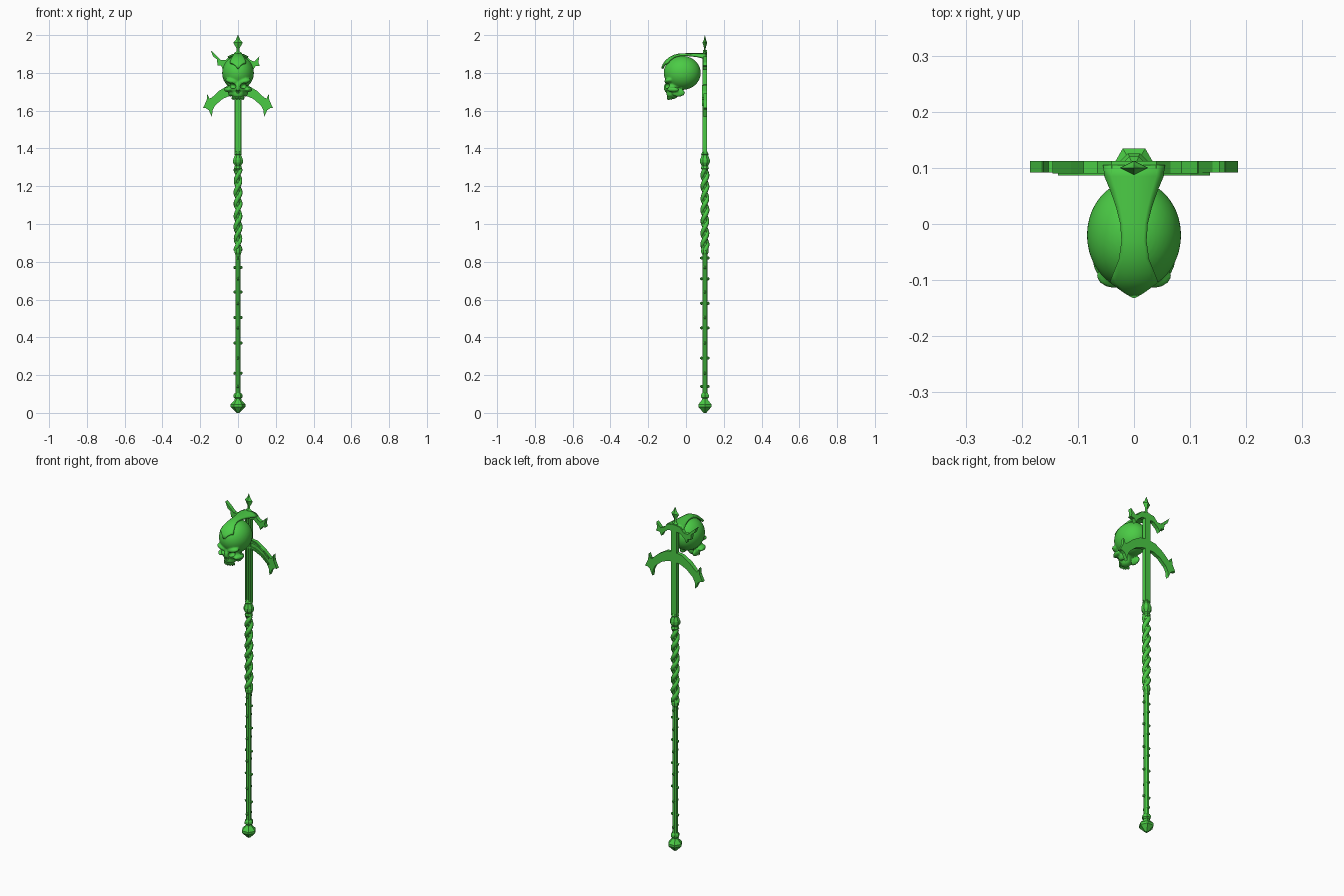
import bpy, bmesh, math
from mathutils import Matrix, Vector

if "Cube" in bpy.data.objects:
    bpy.data.objects.remove(bpy.data.objects["Cube"])

PY = 0.1  # the staff axis sits behind the skull
green = bpy.data.materials.new("green")
green.diffuse_color = (0.07, 0.6, 0.06, 1)
green.use_nodes = True
green.node_tree.nodes["Principled BSDF"].inputs["Base Color"].default_value = green.diffuse_color


def finish(name, bm, smooth=None):
    bmesh.ops.recalc_face_normals(bm, faces=bm.faces)
    me = bpy.data.meshes.new(name)
    bm.to_mesh(me)
    bm.free()
    ob = bpy.data.objects.new(name, me)
    bpy.context.collection.objects.link(ob)
    me.materials.append(green)
    if smooth:
        select(ob)
        bpy.ops.object.shade_smooth_by_angle(angle=math.radians(smooth))
    return ob


def select(ob):
    bpy.ops.object.select_all(action='DESELECT')
    ob.select_set(True)
    bpy.context.view_layer.objects.active = ob


def lathe(name, prof, sides, turn=0.0, sx=1, sy=1):
    bm = bmesh.new()
    rings = []
    for r, z in prof:
        rings.append([bm.verts.new((sx * r * math.cos(turn + k * math.tau / sides),
                                    PY + sy * r * math.sin(turn + k * math.tau / sides), z))
                      for k in range(sides)])
    for a, b in zip(rings, rings[1:]):
        for k in range(sides):
            j = (k + 1) % sides
            bm.faces.new((a[k], a[j], b[j], b[k]))
    bm.faces.new(rings[0])
    bm.faces.new(rings[-1])
    return finish(name, bm)


def plate(name, outline, y0, y1):
    bm = bmesh.new()
    f = bm.faces.new([bm.verts.new((x, y0, z)) for x, z in outline])
    ext = bmesh.ops.extrude_face_region(bm, geom=[f])
    bmesh.ops.translate(bm, vec=(0, y1 - y0, 0),
                        verts=[v for v in ext['geom'] if isinstance(v, bmesh.types.BMVert)])
    return finish(name, bm)


def blob(bm, c, r, rot=None, sub=3):
    m = Matrix.Translation(c) @ (rot or Matrix()) @ Matrix.Diagonal((*r, 1))
    bmesh.ops.create_icosphere(bm, subdivisions=sub, radius=1, matrix=m)


def tube(name, pts, r):
    cu = bpy.data.curves.new(name, 'CURVE')
    cu.dimensions = '3D'
    cu.bevel_depth, cu.bevel_resolution, cu.use_fill_caps = r, 1, True
    sp = cu.splines.new('POLY')
    sp.points.add(len(pts) - 1)
    for p, q in zip(sp.points, pts):
        p.co = (*q, 1)
    ob = bpy.data.objects.new(name, cu)
    bpy.context.collection.objects.link(ob)
    cu.materials.append(green)


# pommel, lower shaft and collar
lathe("pommel", [(.008, 0), (.04, .032), (.04, .045), (.02, .066), (.016, .075),
                 (.024, .082), (.024, .095), (.017, .105)], 6)
lathe("lower_shaft", [(.015, .08), (.015, .85), (.014, 1.31)], 8, math.pi / 8)
lathe("grip_base_ring", [(.015, .838), (.021, .85), (.021, .865), (.015, .88)], 8, math.pi / 8)
lathe("collar", [(.015, 1.285), (.023, 1.295), (.018, 1.308), (.028, 1.325), (.028, 1.34),
                 (.018, 1.365), (.022, 1.37), (.012, 1.385)], 8, math.pi / 8)

# studs in alternating pairs
bm = bmesh.new()
for zs, axis in (((.14, .29, .45, .58, .71, .82), (0, 1)), ((.21, .37, .505, .64, .77), (1, 0))):
    for z in zs:
        for s in (-1, 1):
            blob(bm, (s * axis[0] * .017, PY + s * axis[1] * .017, z), (.009, .009, .009), sub=1)
finish("studs", bm)

# twisted grip of two strands
for i in range(2):
    n = 56
    tube("grip_strand", [(.0115 * math.cos(a), PY + .0115 * math.sin(a), .86 + .43 * k / n)
                         for k in range(n + 1)
                         for a in [i * math.pi + k / n * math.tau * 3.5]], .0125)

# upper flat shaft with raised rails
plate("upper_shaft", [(-.018, 1.37), (.018, 1.37), (.018, 1.9), (-.018, 1.9)], .096, .112)
for s in (-1, 1):
    plate("shaft_rail", [(s * .01, 1.38), (s * .018, 1.38), (s * .018, 1.9), (s * .01, 1.9)], .088, .098)
plate("shaft_core", [(-.004, 1.38), (.004, 1.38), (.004, 1.9), (-.004, 1.9)], .09, .098)

# spear tip
lathe("spear_tip", [(.018, 1.89), (.02, 1.905), (.008, 1.915), (.008, 1.93), (.025, 1.96),
                    (.012, 1.975), (.001, 2.0)], 4, 0, 1, .5)

# lower crossbar with hooked ends
half = [(.05, 1.735), (.1, 1.705), (.14, 1.668), (.152, 1.665), (.162, 1.69), (.166, 1.655),
        (.185, 1.615), (.17, 1.613), (.155, 1.603), (.138, 1.567), (.135, 1.6), (.122, 1.627),
        (.08, 1.663), (.04, 1.68)]
plate("crossbar", [(0, 1.742)] + half + [(0, 1.685)] + [(-x, z) for x, z in reversed(half)], .092, .112)
for s in (-1, 1):
    for dz in (.019, -.014):
        mid = [(0, 1.713), (.05, 1.707), (.1, 1.68), (.135, 1.645)]
        w = .005
        plate("crossbar_rim", [(s * x, z + dz + w) for x, z in mid] +
              [(s * x, z + dz - w) for x, z in reversed(mid)], .086, .094)

# upper crown plate, left horn longer
right = [(.04, 1.895), (.065, 1.868), (.085, 1.86), (.113, 1.888), (.108, 1.855), (.115, 1.838),
         (.092, 1.835), (.08, 1.815), (.07, 1.835), (.04, 1.86)]
left = [(-.04, 1.895), (-.065, 1.868), (-.09, 1.868), (-.112, 1.89), (-.145, 1.92), (-.132, 1.887),
        (-.112, 1.872), (-.108, 1.84), (-.09, 1.84), (-.08, 1.815), (-.07, 1.835), (-.04, 1.86)]
plate("crown_plate", [(0, 1.9)] + right + [(0, 1.865)] + left[::-1], .09, .112)

# skull: blended volumes
bm = bmesh.new()
blob(bm, (0, -.02, 1.80), (.084, .098, .09), sub=4)
blob(bm, (0, -.07, 1.725), (.05, .04, .04))
blob(bm, (0, -.072, 1.69), (.034, .032, .03))
blob(bm, (0, -.104, 1.722), (.009, .014, .026))
for s in (-1, 1):
    blob(bm, (s * .032, -.092, 1.755), (.036, .023, .014), Matrix.Rotation(-s * .25, 4, 'Y'))
    blob(bm, (s * .056, -.07, 1.712), (.017, .034, .013), Matrix.Rotation(-s * .3, 4, 'Z'))
    blob(bm, (s * .04, -.04, 1.695), (.012, .035, .022))
skull = finish("skull", bm)
mod = skull.modifiers.new("blend", 'REMESH')
mod.mode, mod.voxel_size = 'VOXEL', .005
mod = skull.modifiers.new("soften", 'SMOOTH')
mod.iterations = 3

# eye and nose openings
bm = bmesh.new()
for s in (-1, 1):
    blob(bm, (s * .03, -.108, 1.731), (.019, .03, .015), Matrix.Rotation(-s * .3, 4, 'Y'))
    blob(bm, (s * .006, -.118, 1.7), (.006, .02, .012), Matrix.Rotation(s * .3, 4, 'Y'))
cutter = finish("socket_cutter", bm)
cutter.hide_render = True
mod = skull.modifiers.new("sockets", 'BOOLEAN')
mod.operation, mod.object, mod.solver = 'DIFFERENCE', cutter, 'EXACT'
mod.use_self = True
select(skull)
for name in ("blend", "soften", "sockets"):
    bpy.ops.object.modifier_apply(modifier=name)
bpy.data.objects.remove(cutter)
bpy.ops.object.shade_smooth_by_angle(angle=math.radians(40))

# upper teeth along an arc
bm = bmesh.new()
for k in range(-4, 5):
    a = k * .3
    blob(bm, (.031 * math.sin(a), -.068 - .028 * math.cos(a), 1.668), (.0055, .0055, .012), sub=1)
finish("teeth", bm, 40)

# strap from the staff over the skull to a pointed forehead leaf
rows = [(.105, .052), (.085, .05), (.06, .04), (.03, .03), (0, .023), (-.03, .021), (-.06, .025),
        (-.085, .035), (-.1, .041), (-.108, .03), (-.118, .016), (-.126, .002)]
bm = bmesh.new()
grid = []
for y, w in rows:
    row = []
    for k in range(-4, 5):
        x = w * k / 4
        t = (min(y, -.02) + .02) / .109
        h = max(0, 1 - t * t - (x / .092) ** 2)
        row.append(bm.verts.new((x, y, 1.8 + .098 * math.sqrt(h))))
    grid.append(row)
for a, b in zip(grid, grid[1:]):
    for k in range(8):
        bm.faces.new((a[k], a[k + 1], b[k + 1], b[k]))
strap = finish("skull_strap", bm, 40)
mod = strap.modifiers.new("thickness", 'SOLIDIFY')
mod.thickness, mod.offset = .012, 0
